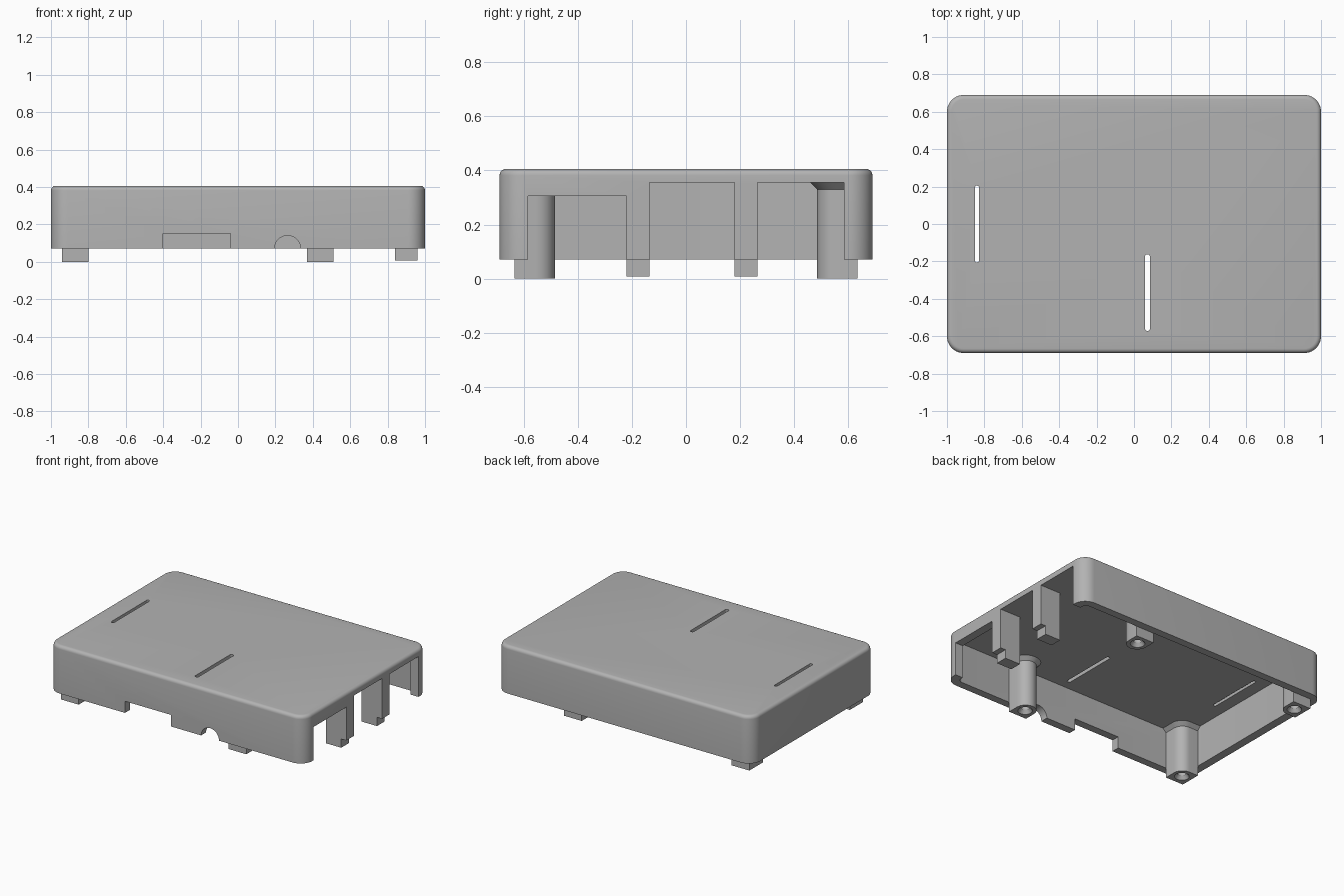
import bpy, bmesh
from math import cos, sin, pi, radians
from mathutils import Matrix

if "Cube" in bpy.data.objects:
    bpy.data.objects.remove(bpy.data.objects["Cube"], do_unlink=True)

HX, HY = 1.0, 0.69          # outer half sizes
IX, IY = 0.94, 0.635        # inner half sizes
RIM, CEIL, TOP = 0.07, 0.355, 0.406

grey = bpy.data.materials.new("light grey plastic")
grey.use_nodes = True
grey.diffuse_color = (0.45, 0.45, 0.45, 1)
grey.node_tree.nodes["Principled BSDF"].inputs["Base Color"].default_value = grey.diffuse_color


def finish(bm, name):
    bmesh.ops.recalc_face_normals(bm, faces=bm.faces)
    mesh = bpy.data.meshes.new(name)
    bm.to_mesh(mesh)
    bm.free()
    mesh.materials.append(grey)
    ob = bpy.data.objects.new(name, mesh)
    bpy.context.collection.objects.link(ob)
    return ob


def loft(name, rings):
    """Skin matching closed rings of 3D points and cap both ends."""
    bm = bmesh.new()
    loops = [[bm.verts.new(p) for p in ring] for ring in rings]
    n = len(loops[0])
    for a, b in zip(loops, loops[1:]):
        for i in range(n):
            bm.faces.new((a[i], a[(i + 1) % n], b[(i + 1) % n], b[i]))
    bm.faces.new(loops[0])
    bm.faces.new(loops[-1])
    return finish(bm, name)


def arc(cx, cy, r, start, end, steps=10):
    return [(cx + r * cos(radians(start + (end - start) * i / steps)),
             cy + r * sin(radians(start + (end - start) * i / steps))) for i in range(steps + 1)]


def rounded(hx, hy, r, z, cx=0, cy=0):
    pts = []
    for k, (sx, sy) in enumerate(((1, 1), (-1, 1), (-1, -1), (1, -1))):
        pts += arc(cx + sx * (hx - r), cy + sy * (hy - r), r, 90 * k, 90 * k + 90)
    return [(x, y, z) for x, y in pts]


def box(name, x0, x1, y0, y1, z0, z1):
    ring = [(x0, y0), (x1, y0), (x1, y1), (x0, y1)]
    return loft(name, [[(x, y, z) for x, y in ring] for z in (z0, z1)])


def cone(name, r0, r1, z0, z1, x, y):
    bm = bmesh.new()
    bmesh.ops.create_cone(bm, cap_ends=True, segments=32, radius1=r0, radius2=r1, depth=z1 - z0,
                          matrix=Matrix.Translation((x, y, (z0 + z1) / 2)))
    return finish(bm, name)


def combine(target, tool, operation="DIFFERENCE"):
    tool.hide_render = True
    mod = target.modifiers.new("combine", "BOOLEAN")
    mod.operation, mod.solver, mod.object = operation, "EXACT", tool
    bpy.context.view_layer.objects.active = target
    bpy.ops.object.modifier_apply(modifier=mod.name)
    bpy.data.objects.remove(tool, do_unlink=True)


# Lid shell with rounded corners and a softened top edge
F = 0.024
rings = [rounded(HX, HY, 0.09, RIM)]
for i in range(6):
    a = pi / 2 * i / 5
    inset = F * (1 - cos(a))
    rings.append(rounded(HX - inset, HY - inset, 0.09 - inset, TOP - F + F * sin(a)))
shell = loft("lid_shell", rings)
combine(shell, loft("cavity", [rounded(IX, IY, 0.035, z) for z in (-0.1, CEIL)]))

# Port openings in the right-hand side
for y0, y1, top in ((-0.585, -0.22, 0.305), (-0.135, 0.18, CEIL), (0.265, 0.585, CEIL)):
    combine(shell, box("port_cutter", 0.88, 1.1, y0, y1, 0, top))

# Front notches: a rectangle and a half round
combine(shell, box("front_cutter", -0.40, -0.04, -0.8, -0.6, 0, 0.152))
half_round = arc(0.265, RIM, 0.07, 0, 360, 40)[:-1]
combine(shell, loft("jack_cutter", [[(x, y, z) for x, z in half_round] for y in (-0.8, -0.6)]))

# Slots through the top
for cx, cy, w, length in ((-0.84, 0.0, 0.022, 0.41), (0.072, -0.367, 0.026, 0.41)):
    combine(shell, loft("slot_cutter", [rounded(w / 2, length / 2, w / 2 - 0.001, z, cx, cy)
                                        for z in (0.3, 0.5)]))

# Deep pillars between the ports, with tabs below the rim
for y0, y1 in ((-0.22, -0.135), (0.18, 0.265)):
    combine(shell, box("port_pillar", 0.84, 0.96, y0, y1, 0.008, 0.37), "UNION")


# Screw posts against the front and back walls, flared where they meet the ceiling
def screw_post(name, x, side, in_corner):
    w, d, r = 0.14, 0.15, 0.07
    if in_corner:
        outline = [(0, 0), (w, 0)] + arc(w - r, d - r, r, 0, 90) + [(0, d)]
    else:
        outline = [(-r, 0), (r, 0)] + arc(0, d - r, r, 0, 180)
    levels = [(0, 0)]
    for i in range(6):
        a = pi / 2 * i / 5
        levels.append((CEIL - 0.025 * cos(a), 0.025 * (1 - sin(pi / 2 - a))))
    levels = [(z, f) for z, f in levels] + [(CEIL + 0.01, 0.025)]
    rings = []
    for z, f in levels:
        kx = 1 + f / (w if in_corner else r)
        rings.append([(x + px * kx, side * (IY - py * (1 + f / d)), z) for px, py in outline])
    post = loft(name, rings)
    hx, hy = x + (r if in_corner else 0), side * (IY - 0.075)
    combine(post, cone("countersink", 0.054, 0.03, -0.01, 0.025, hx, hy))
    combine(post, cone("screw_hole", 0.03, 0.03, -0.02, 0.2, hx, hy))
    return post


parts = [shell]
for label, side in (("front", -1), ("back", 1)):
    parts.append(screw_post(label + "_corner_post", -IX, side, True))
    parts.append(screw_post(label + "_middle_post", 0.44, side, False))

# Smooth rounded areas, keep crisp edges
bpy.ops.object.select_all(action="DESELECT")
for ob in parts:
    ob.select_set(True)
bpy.context.view_layer.objects.active = shell
bpy.ops.object.shade_smooth_by_angle(angle=radians(32))
